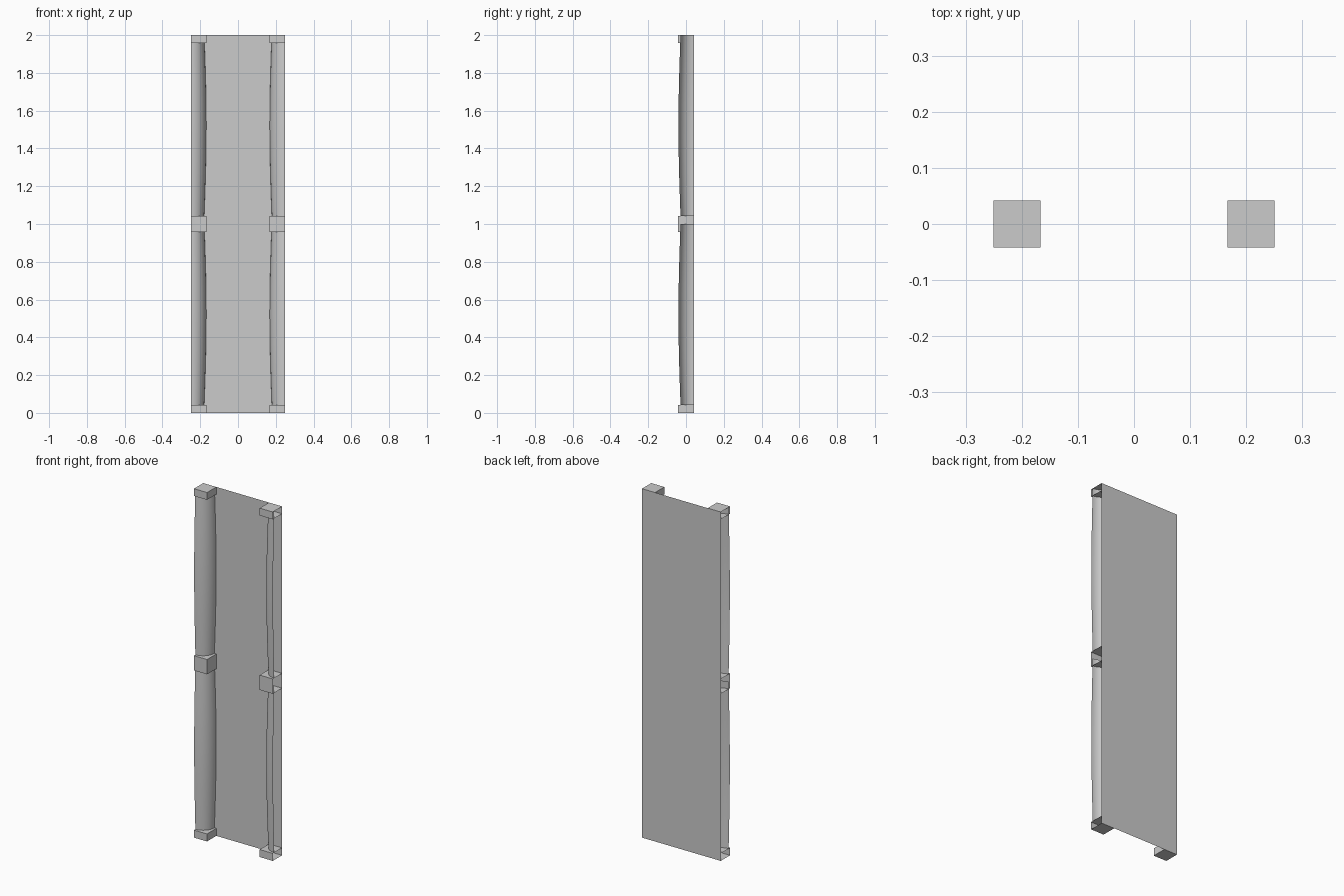
import bpy
import bmesh
import math

cube = bpy.data.objects.get("Cube")
if cube:
    bpy.data.objects.remove(cube, do_unlink=True)

W, BACK, FRONT, SIZE, H = 0.25, 0.042, -0.042, 0.083, 2.0

grey = bpy.data.materials.new("light_grey")
grey.use_nodes = True
grey.diffuse_color = (0.6, 0.6, 0.6, 1)
grey.node_tree.nodes["Principled BSDF"].inputs["Base Color"].default_value = (0.6, 0.6, 0.6, 1)


def finish(bm, name):
    mesh = bpy.data.meshes.new(name)
    bm.to_mesh(mesh)
    bm.free()
    mesh.materials.append(grey)
    obj = bpy.data.objects.new(name, mesh)
    bpy.context.collection.objects.link(obj)
    return obj


def block(name, side, z0, z1):
    """Square block, open on its outer side and against the panel."""
    bm = bmesh.new()
    bmesh.ops.create_cube(bm, size=1)
    for v in bm.verts:
        v.co.x = side * (W - SIZE / 2) + v.co.x * SIZE
        v.co.y = (BACK + FRONT) / 2 + v.co.y * (BACK - FRONT)
        v.co.z = (z0 + z1) / 2 + v.co.z * (z1 - z0)
    bm.normal_update()
    hidden = [f for f in bm.faces if f.normal.x * side > 0.9 or f.normal.y > 0.9]
    bmesh.ops.delete(bm, geom=hidden, context='FACES')
    return finish(bm, name)


def column(name, side, z0, z1, rings=16, steps=12):
    """Quarter-round shaft that swells gently at its middle."""
    bm = bmesh.new()
    grid = []
    for i in range(rings + 1):
        t = i / rings
        r = 0.071 + 0.011 * math.sin(math.pi * t)
        row = []
        for j in range(steps + 1):
            a = math.pi / 2 * j / steps
            row.append(bm.verts.new((side * (W - r * math.sin(a)),
                                     BACK - r * math.cos(a),
                                     z0 + (z1 - z0) * t)))
        grid.append(row)
    for low, high in zip(grid, grid[1:]):
        for j in range(steps):
            quad = [low[j], low[j + 1], high[j + 1], high[j]]
            f = bm.faces.new(quad if side < 0 else quad[::-1])
            f.smooth = True
    return finish(bm, name)


# Back panel
bm = bmesh.new()
bm.faces.new([bm.verts.new((x, BACK, z))
              for x, z in ((-W, 0), (W, 0), (W, H), (-W, H))])
finish(bm, "back_panel")

# Stacked shafts and blocks on both edges
for side, label in ((1, "left"), (-1, "right")):
    block(label + "_base_block", side, 0, 0.043)
    block(label + "_middle_block", side, 0.958, 1.043)
    block(label + "_top_block", side, 1.958, H)
    column(label + "_lower_column", side, 0.043, 1.0)
    column(label + "_upper_column", side, 1.043, H)
